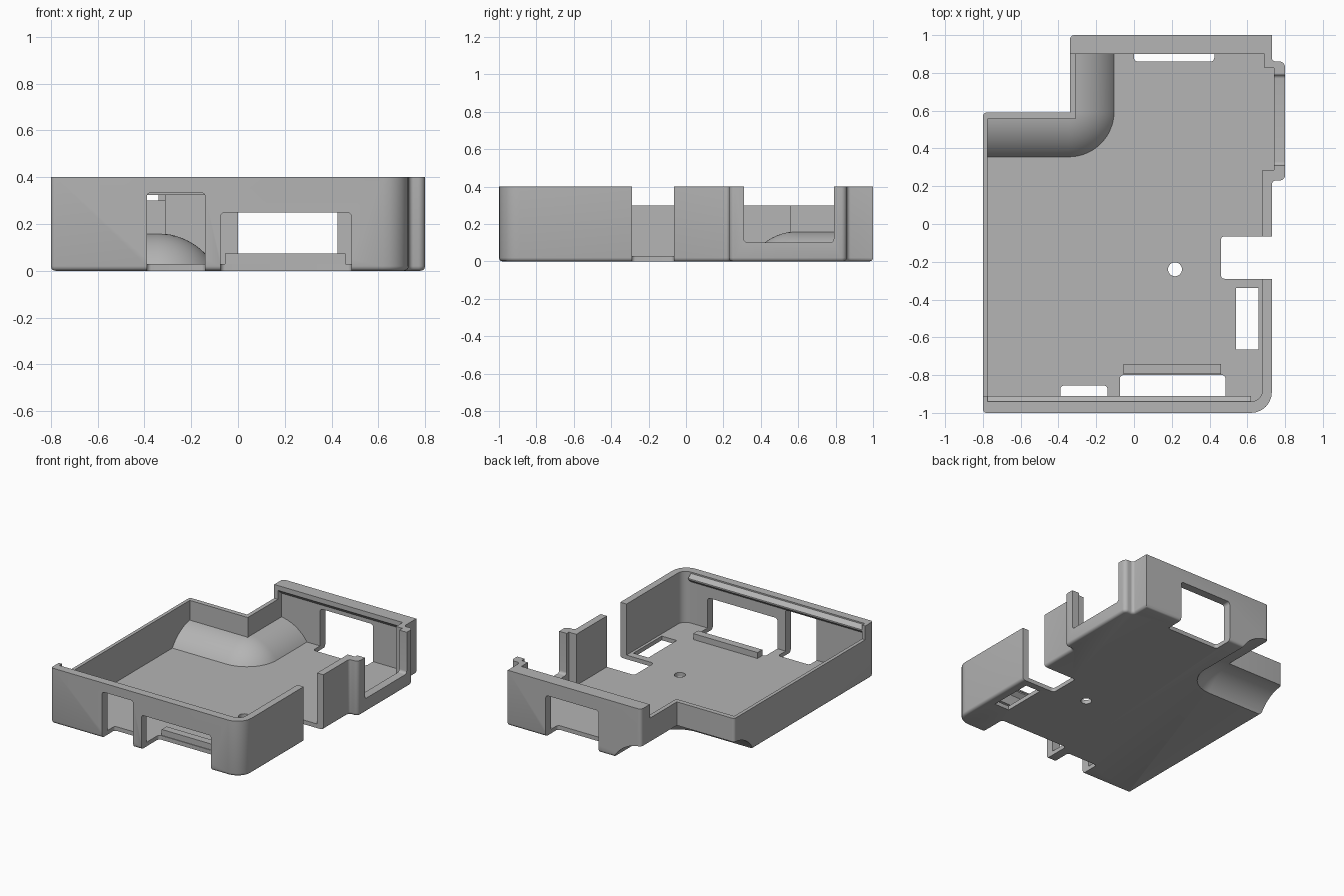
import bpy, bmesh, math
from mathutils import Vector

if "Cube" in bpy.data.objects:
    bpy.data.objects.remove(bpy.data.objects["Cube"])

grey = bpy.data.materials.new("case_grey")
grey.diffuse_color = (0.46, 0.46, 0.46, 1)
grey.use_nodes = True
grey.node_tree.nodes["Principled BSDF"].inputs["Base Color"].default_value = grey.diffuse_color


def finish(name, bm):
    bmesh.ops.recalc_face_normals(bm, faces=bm.faces)
    me = bpy.data.meshes.new(name)
    bm.to_mesh(me)
    bm.free()
    me.materials.append(grey)
    ob = bpy.data.objects.new(name, me)
    bpy.context.collection.objects.link(ob)
    return ob


def rounded(corners, steps=6):
    """Outline from (u, v) or (u, v, radius) corners."""
    out = []
    n = len(corners)
    for i, c in enumerate(corners):
        p = Vector(c[:2])
        r = c[2] if len(c) > 2 else 0
        if not r:
            out.append(p)
            continue
        a = (Vector(corners[i - 1][:2]) - p).normalized()
        b = (Vector(corners[(i + 1) % n][:2]) - p).normalized()
        centre = p + (a + b) * r
        for k in range(steps + 1):
            t = k / steps * math.pi / 2
            out.append(centre - b * r * math.cos(t) - a * r * math.sin(t))
    return out


def prism(name, corners, lo, hi, axis="z", bevel=0):
    """Extrude an outline along an axis, optionally rounding the lower rim."""
    place = {"x": lambda p, w: (w, p.x, p.y),
             "y": lambda p, w: (p.x, w, p.y),
             "z": lambda p, w: (p.x, p.y, w)}[axis]
    pts = rounded(corners)
    bm = bmesh.new()
    low = [bm.verts.new(place(p, lo)) for p in pts]
    high = [bm.verts.new(place(p, hi)) for p in pts]
    bm.faces.new(low)
    bm.faces.new(high)
    for i in range(len(pts)):
        j = (i + 1) % len(pts)
        bm.faces.new((low[i], low[j], high[j], high[i]))
    bmesh.ops.recalc_face_normals(bm, faces=bm.faces)
    if bevel:
        rim = [e for e in bm.edges if all(v.co.z == lo for v in e.verts)]
        bmesh.ops.bevel(bm, geom=rim, offset=bevel, segments=3, profile=0.5,
                        affect="EDGES", clamp_overlap=True)
    return finish(name, bm)


def rect(u0, v0, u1, v1, r=0.02):
    return [(u0, v0, r), (u1, v0, r), (u1, v1, r), (u0, v1, r)]


def elbow(name, radius):
    """Quarter-round duct sweeping round the stepped corner."""
    px, py, zc, n = -0.345, 0.595, -0.126, 16
    section = [(radius * math.sin(k / n * math.pi / 2),
                zc + radius * math.cos(k / n * math.pi / 2)) for k in range(n + 1)]
    section.append((0, zc))
    turns = [k / n * math.pi / 2 for k in range(n + 1)]
    stations = [(-1.0, py, 0)] + [(px, py, t) for t in turns] + [(px, 1.2, math.pi / 2)]
    bm = bmesh.new()
    rings = [[bm.verts.new((x + d * math.sin(t), y - d * math.cos(t), z))
              for d, z in section] for x, y, t in stations]
    for a, b in zip(rings, rings[1:]):
        for i in range(len(section)):
            j = (i + 1) % len(section)
            bm.faces.new((a[i], a[j], b[j], b[i]))
    bm.faces.new(rings[0])
    bm.faces.new(rings[-1])
    bmesh.ops.remove_doubles(bm, verts=bm.verts, dist=1e-5)
    bmesh.ops.dissolve_degenerate(bm, edges=bm.edges, dist=1e-6)
    return finish(name, bm)


def cut(target, cutter):
    mod = target.modifiers.new("cut", "BOOLEAN")
    mod.operation = "DIFFERENCE"
    mod.solver = "EXACT"
    mod.object = cutter
    bpy.context.view_layer.objects.active = target
    bpy.ops.object.modifier_apply(modifier=mod.name)
    bpy.data.objects.remove(cutter)


# Outer body with the stepped back-left corner and the bulge on the right
case = prism("case", [
    (-0.8, -1, 0.02), (0.73, -1, 0.11), (0.73, 0.23, 0.02), (0.8, 0.23, 0.03),
    (0.8, 0.86, 0.03), (0.73, 0.86, 0.02), (0.73, 1), (-0.34, 1, 0.025),
    (-0.34, 0.59), (-0.8, 0.59, 0.02)], 0, 0.4, bevel=0.02)

# Cavity, keeping the duct skin standing on the floor
cavity = prism("cavity", [
    (-0.775, -0.94), (0.68, -0.94, 0.06), (0.68, 0.285), (0.74, 0.285),
    (0.74, 0.825), (0.69, 0.825), (0.69, 0.94), (-0.31, 0.94),
    (-0.31, 0.555), (-0.775, 0.555)], 0.03, 0.6)
cut(cavity, elbow("duct_skin", 0.286))
cut(case, cavity)
cut(case, elbow("duct_hollow", 0.256))

# Lower left and stepped walls
cut(case, prism("low_wall_cut", rect(-1, -0.91, -0.3, 0.9, 0), 0.3, 0.6))

# Openings running from wall into floor: x range, wall y range, floor y range, top
for x0, x1, w0, w1, f0, f1, top in (
        (-0.39, -0.14, -1.1, -0.9, -1.1, -0.855, 0.335),
        (-0.075, 0.485, -1.1, -0.9, -1.1, -0.8, 0.25),
        (0.0, 0.425, 0.92, 1.1, 0.86, 1.1, 0.3)):
    cut(case, prism("wall_opening", rect(x0, -0.2, x1, top), w0, w1, "y"))
    cut(case, prism("floor_opening", rect(x0, f0, x1, f1), -0.1, 0.05))

# Right side: open-topped window and full-height gap
cut(case, prism("side_window", rect(0.31, 0.1, 0.79, 0.7), 0.735, 0.9, "x"))
cut(case, prism("side_gap", rect(0.46, -0.29, 0.95, -0.065), -0.1, 0.6))

# Floor slot and round hole
cut(case, prism("floor_slot", rect(0.54, -0.665, 0.66, -0.34, 0), -0.1, 0.1))
cut(case, prism("round_hole", rect(0.18, -0.277, 0.254, -0.203, 0.0369), -0.1, 0.1))

# Rib behind the wide front opening
prism("floor_rib", rect(-0.055, -0.795, 0.46, -0.74, 0), 0.025, 0.073)

# Snap bead on the front wall and overhanging lip on the back wall
prism("front_bead", [(-0.945, 0.39), (-0.94, 0.39), (-0.91, 0.365), (-0.91, 0.355),
                     (-0.945, 0.325)], -0.798, 0.62, "x")
prism("back_lip", [(0.945, 0.4), (0.9, 0.4), (0.9, 0.365), (0.945, 0.325)],
      -0.335, 0.7, "x")

# Smooth the rounds, keep edges crisp
bpy.ops.object.select_all(action="DESELECT")
case.select_set(True)
bpy.context.view_layer.objects.active = case
bpy.ops.object.shade_smooth_by_angle(angle=math.radians(32))
